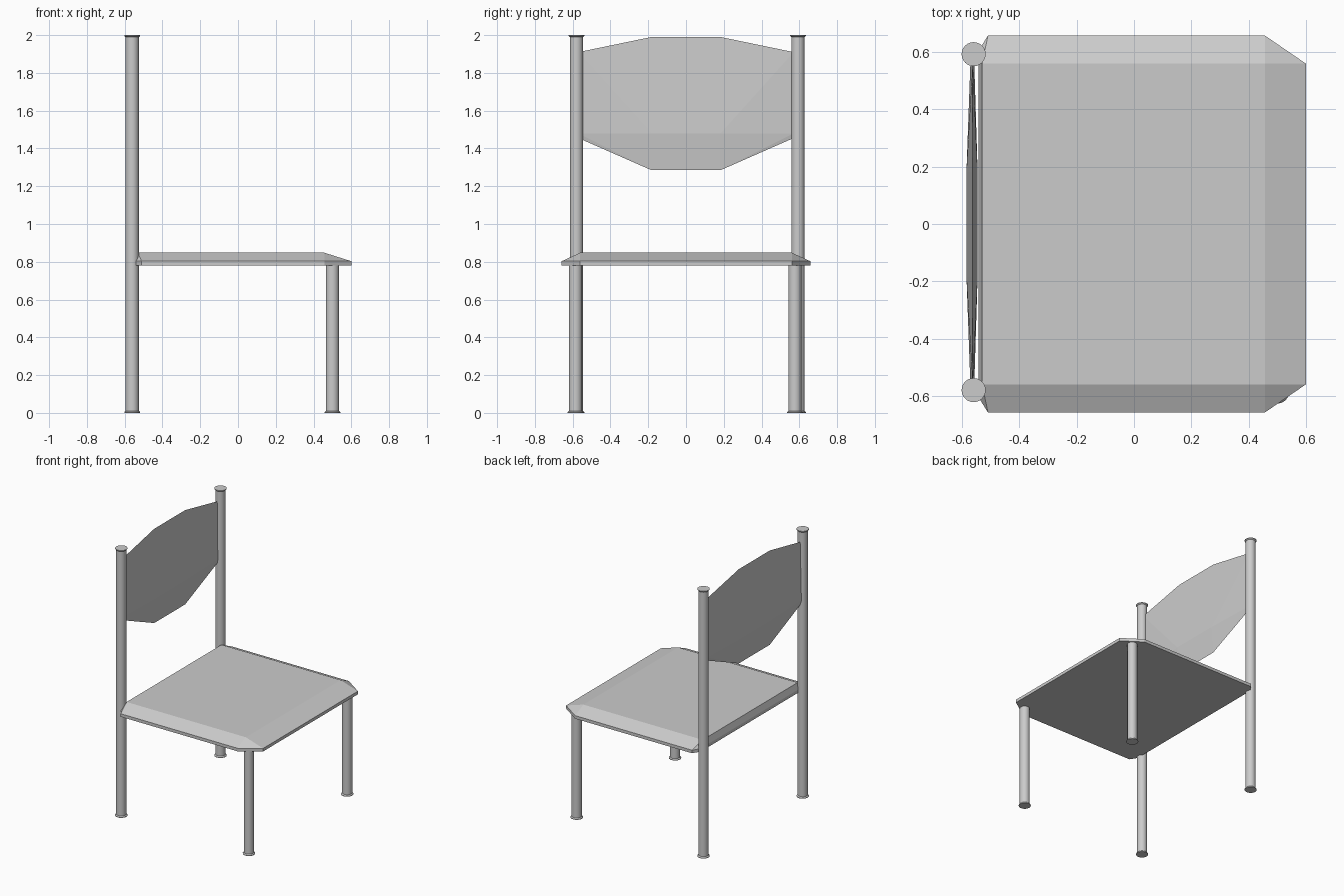
import bpy, bmesh, math

if "Cube" in bpy.data.objects:
    bpy.data.objects.remove(bpy.data.objects["Cube"])


def finish(name, bm):
    bmesh.ops.recalc_face_normals(bm, faces=bm.faces)
    mesh = bpy.data.meshes.new(name)
    bm.to_mesh(mesh)
    bm.free()
    obj = bpy.data.objects.new(name, mesh)
    bpy.context.collection.objects.link(obj)
    return obj


def hull(name, points):
    """Faceted convex solid around a few control points."""
    bm = bmesh.new()
    for p in points:
        bm.verts.new(p)
    res = bmesh.ops.convex_hull(bm, input=bm.verts)
    loose = [v for v in bm.verts if not v.link_faces]
    bmesh.ops.delete(bm, geom=loose, context='VERTS')
    bmesh.ops.dissolve_limit(bm, angle_limit=math.radians(0.3),
                             verts=bm.verts, edges=bm.edges)
    return finish(name, bm)


def leg(name, x, y, z_top, cap_top, sides=24):
    """Round post with flared end caps, lofted from (radius, z) rings."""
    r, cap = 0.035, 0.042
    profile = [(cap, 0), (cap, 0.004), (r, 0.011)]
    if cap_top:
        profile += [(r, z_top - 0.011), (cap, z_top - 0.004), (cap, z_top)]
    else:
        profile += [(r, z_top)]
    bm = bmesh.new()
    rings = []
    for rad, z in profile:
        rings.append([bm.verts.new((x + rad * math.cos(2 * math.pi * i / sides),
                                    y + rad * math.sin(2 * math.pi * i / sides), z))
                      for i in range(sides)])
    for a, b in zip(rings, rings[1:]):
        for i in range(sides):
            j = (i + 1) % sides
            bm.faces.new((a[i], a[j], b[j], b[i]))
    bm.faces.new(rings[0][::-1])
    bm.faces.new(rings[-1])
    obj = finish(name, bm)
    bpy.ops.object.select_all(action='DESELECT')
    obj.select_set(True)
    bpy.context.view_layer.objects.active = obj
    bpy.ops.object.shade_smooth_by_angle(angle=math.radians(30))


# Legs: tall back posts and short front legs
leg("back_leg_right", -0.56, -0.58, 2.0, True)
leg("back_leg_left", -0.56, 0.593, 2.0, True)
leg("front_leg_right", 0.50, -0.585, 0.79, False)
leg("front_leg_left", 0.50, 0.577, 0.79, False)

# Seat: slab with cut corners and bevelled top
outline = [(-0.543, 0.605), (-0.51, 0.658), (0.457, 0.658), (0.6, 0.56)]
pts = []
for s in (-1, 1):
    for z in (0.78, 0.803):
        pts += [(x, s * y, z) for x, y in outline]
    pts += [(x, s * 0.56, 0.848) for x in (-0.53, 0.457)]
hull("seat", pts)

# Backrest: thin panel, thickest at a low ridge, tapering to its edges
pts = []
for s in (-1, 1):
    pts += [(-0.563, s * 0.57, 1.91), (-0.565, s * 0.183, 1.99),
            (-0.565, s * 0.183, 1.285), (-0.563, s * 0.57, 1.455)]
    pts += [(-0.571, s * 0.57, 1.48), (-0.558, s * 0.57, 1.48),
            (-0.585, s * 0.183, 1.48), (-0.546, s * 0.183, 1.48)]
hull("backrest", pts)
